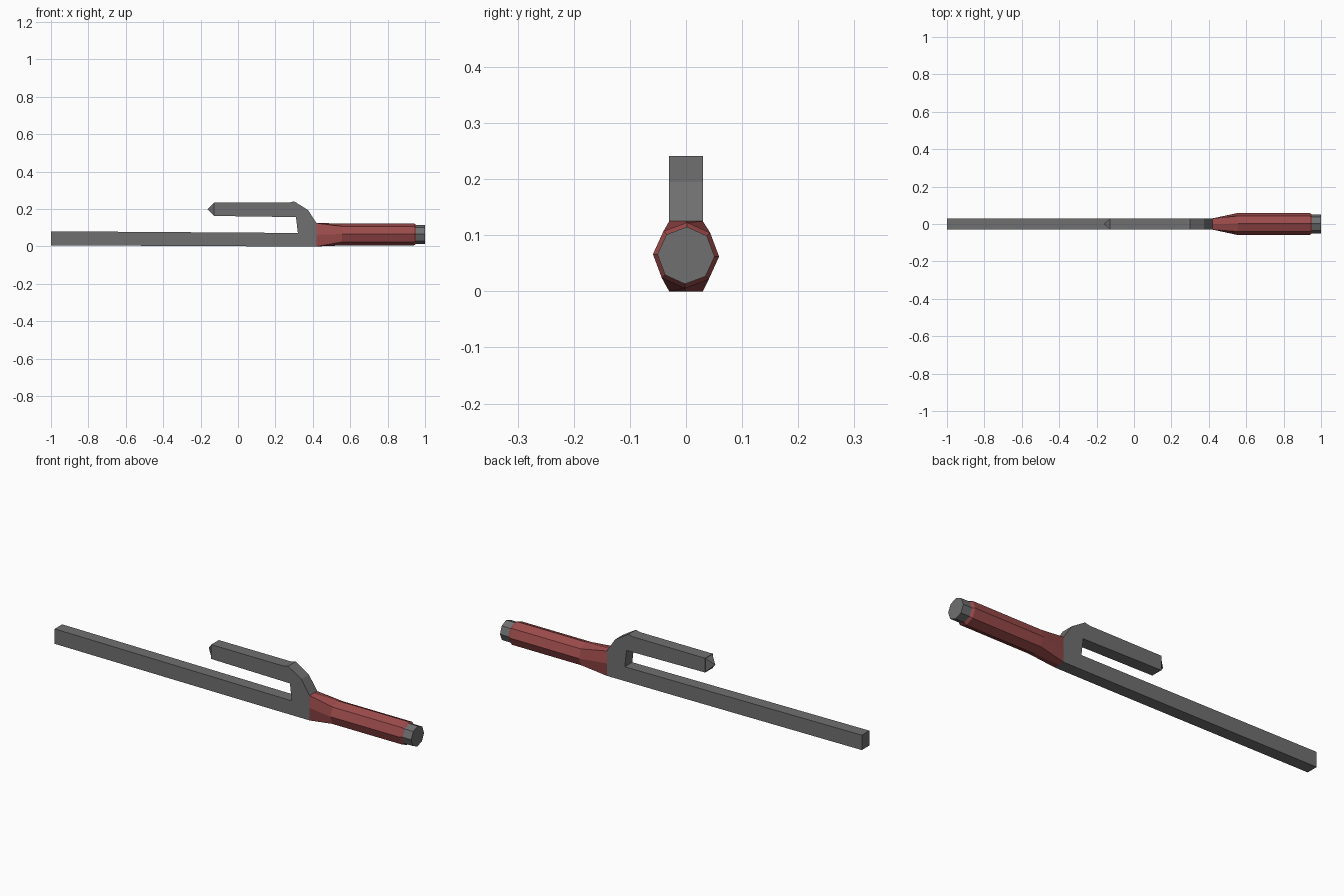
import bpy, bmesh, math

if "Cube" in bpy.data.objects:
    bpy.data.objects.remove(bpy.data.objects["Cube"])


def material(name, rgb):
    m = bpy.data.materials.new(name)
    m.diffuse_color = (*rgb, 1)
    m.use_nodes = True
    m.node_tree.nodes["Principled BSDF"].inputs["Base Color"].default_value = m.diffuse_color
    return m


STEEL = material("dark steel", (0.16, 0.16, 0.16))
RED = material("red grip", (0.33, 0.07, 0.07))


def finish(name, bm, mat):
    bmesh.ops.recalc_face_normals(bm, faces=bm.faces)
    me = bpy.data.meshes.new(name)
    bm.to_mesh(me)
    bm.free()
    me.materials.append(mat)
    ob = bpy.data.objects.new(name, me)
    bpy.context.collection.objects.link(ob)
    return ob


def loft(name, rings, mat):
    """Skin a list of rings with equal point counts and cap both ends."""
    bm = bmesh.new()
    vs = [[bm.verts.new(p) for p in r] for r in rings]
    n = len(vs[0])
    for a, b in zip(vs, vs[1:]):
        for i in range(n):
            j = (i + 1) % n
            bm.faces.new((a[i], a[j], b[j], b[i]))
    bm.faces.new(vs[0][::-1])
    bm.faces.new(vs[-1])
    return finish(name, bm, mat)


def octagon(x, r, zc=0.064):
    ang = [math.radians(45 * i - 2) for i in range(8)]
    return [(x, r * math.cos(a), zc + r * math.sin(a)) for a in ang]


# Straight blade and side hook as one extruded profile
HALF = 0.03
profile = [(-1, 0.006), (0.05, 0.001), (0.42, 0), (0.42, 0.125), (0.374, 0.195),
           (0.30, 0.241), (0.275, 0.235), (-0.128, 0.235), (-0.128, 0.163),
           (0.31, 0.157), (0.32, 0.072), (-1, 0.081)]
loft("blade_and_hook", [[(x, y, z) for x, z in profile] for y in (-HALF, HALF)], STEEL)

# Pointed hook tip
bm = bmesh.new()
base = [bm.verts.new((-0.128, y, z)) for y, z in
        ((-0.027, 0.165), (0.027, 0.165), (0.027, 0.233), (-0.027, 0.233))]
apex = bm.verts.new((-0.163, 0, 0.2))
bm.faces.new(base)
for i in range(4):
    bm.faces.new((base[i], base[(i + 1) % 4], apex))
finish("hook_tip", bm, STEEL)

# Grip: rectangular at the guard, blending to an octagon
collar = [(0.42, HALF * y, z) for y, z in
          ((1, 0.0625), (1, 0.125), (0, 0.125), (-1, 0.125),
           (-1, 0.0625), (-1, 0), (0, 0), (1, 0))]
loft("grip", [collar, octagon(0.555, 0.059), octagon(0.94, 0.059), octagon(0.952, 0.051)], RED)

# Pommel
loft("pommel", [octagon(0.95, 0.051), octagon(1.0, 0.051)], STEEL)
